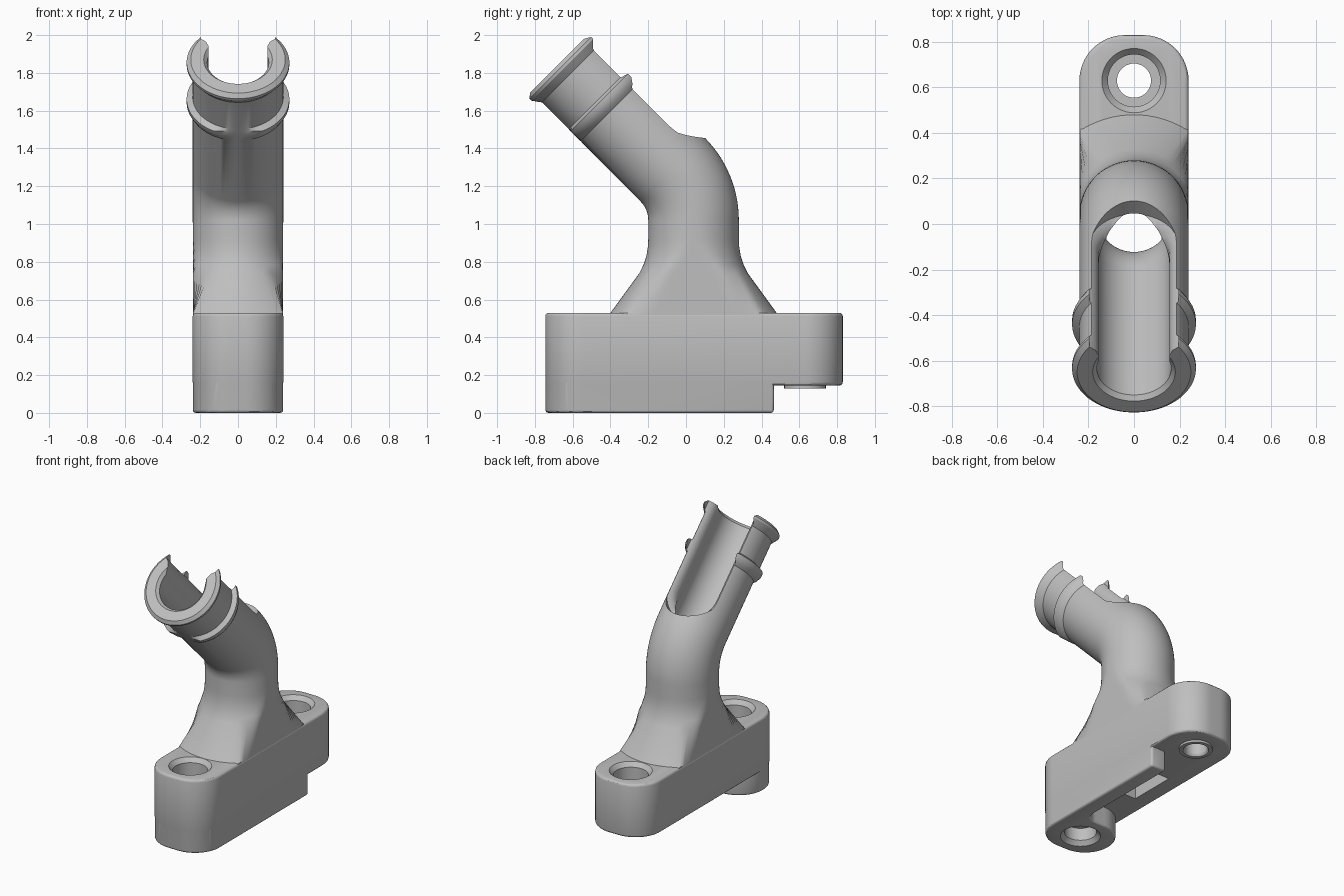
import bpy, bmesh
from math import sin, cos, pi, radians, tau
from mathutils import Vector

if "Cube" in bpy.data.objects:
    bpy.data.objects.remove(bpy.data.objects["Cube"], do_unlink=True)

GREY = (0.52, 0.52, 0.52, 1)
mat = bpy.data.materials.new("plain grey")
mat.use_nodes = True
mat.diffuse_color = GREY
mat.node_tree.nodes["Principled BSDF"].inputs["Base Color"].default_value = GREY

HALF = 0.24      # half width of the base and radius of the pipe
STEP = 0.145     # underside of the raised lug
TOP = 0.53       # top of the base
AXIS_Y = 0.04    # centre of the upright pipe
BEND_R = 0.38
BEND_Z = 1.02
LUGS = {"front": -0.545, "rear": 0.63}


def make(name, bm):
    bmesh.ops.recalc_face_normals(bm, faces=bm.faces)
    mesh = bpy.data.meshes.new(name)
    bm.to_mesh(mesh)
    bm.free()
    mesh.materials.append(mat)
    ob = bpy.data.objects.new(name, mesh)
    bpy.context.collection.objects.link(ob)
    return ob


def apply(ob):
    bpy.context.view_layer.objects.active = ob
    for m in list(ob.modifiers):
        bpy.ops.object.modifier_apply(modifier=m.name)


def combine(ob, tool, operation="DIFFERENCE"):
    m = ob.modifiers.new("combine", "BOOLEAN")
    m.operation, m.solver, m.object = operation, "EXACT", tool
    apply(ob)
    bpy.data.objects.remove(tool, do_unlink=True)


def arc(cx, cy, r, a0, a1, n=16):
    angles = [radians(a0 + (a1 - a0) * i / n) for i in range(n + 1)]
    return [(cx + r * cos(a), cy + r * sin(a)) for a in angles]


def prism(name, outline, z0, z1, bevel=0):
    bm = bmesh.new()
    face = bm.faces.new([bm.verts.new((x, y, z0)) for x, y in outline])
    top = bmesh.ops.extrude_face_region(bm, geom=[face])["geom"]
    verts = [v for v in top if isinstance(v, bmesh.types.BMVert)]
    bmesh.ops.translate(bm, verts=verts, vec=(0, 0, z1 - z0))
    ob = make(name, bm)
    if bevel:
        m = ob.modifiers.new("round", "BEVEL")
        m.width, m.segments, m.angle_limit = bevel, 3, radians(40)
        apply(ob)
    return ob


def loft(name, rings):
    """Skin a list of closed rings and cap both ends."""
    bm = bmesh.new()
    loops = [[bm.verts.new(p) for p in ring] for ring in rings]
    n = len(loops[0])
    for a, b in zip(loops, loops[1:]):
        for i in range(n):
            j = (i + 1) % n
            bm.faces.new((a[i], a[j], b[j], b[i]))
    bm.faces.new(loops[0][::-1])
    bm.faces.new(loops[-1])
    return make(name, bm)


def lathe(name, y, profile, n=48):
    return loft(name, [[(r * cos(tau * i / n), y + r * sin(tau * i / n), z)
                        for i in range(n)] for r, z in profile])


def ring(centre, tilt, r, floor=-1, wide=1, n=72):
    """Circle across the pipe, optionally flattened below or at the sides."""
    up = Vector((0, cos(tilt), sin(tilt)))
    pts = []
    for i in range(n):
        a = tau * (i + 0.5) / n
        x = max(-wide, min(wide, r * cos(a)))
        pts.append(Vector(centre) + Vector((x, 0, 0)) + up * max(floor, r * sin(a)))
    return pts


def upright(z):
    return (0, AXIS_Y, z)


def on_bend(t):
    return (0, AXIS_Y - BEND_R + BEND_R * cos(t), BEND_Z + BEND_R * sin(t))


SLOPE = pi / 4
AXIS = Vector((0, -sin(SLOPE), cos(SLOPE)))
END = Vector((0, -0.65, 1.87))
BEND = [SLOPE * i / 14 for i in range(15)]

# Base: raised slab with rounded ends
slab = arc(0.04, LUGS["rear"], 0.2, 0, 90) + arc(-0.04, LUGS["rear"], 0.2, 90, 180)
slab += arc(-0.04, LUGS["front"], 0.2, 180, 270) + arc(0.04, LUGS["front"], 0.2, 270, 360)
base = prism("base", slab, STEP, TOP, 0.018)

# Base: front foot with a rib running back along one side
e = 0.001
foot = [(HALF - e, 0.465), (0.12, 0.465)] + arc(0.04, -0.265, 0.08, 0, -90, 8)
foot += arc(-0.04, LUGS["front"], 0.2 - e, 90, 270, 24)
foot += arc(0.04, LUGS["front"], 0.2 - e, 270, 360)
combine(base, prism("foot", foot, 0, 0.35, 0.016), "UNION")

# Low seat under the rear lug
combine(base, lathe("seat", LUGS["rear"], [(0.11, 0.13), (0.11, 0.2)]), "UNION")

# Screw holes with chamfered counterbores
bottoms = {"front": [(0.14, -0.01), (0.105, 0.03), (0.105, 0.12), (0.075, 0.121)],
           "rear": [(0.09, 0.12), (0.075, 0.145)]}
for lug, y in LUGS.items():
    hole = bottoms[lug] + [(0.075, 0.36), (0.115, 0.361), (0.115, 0.5), (0.15, 0.54)]
    combine(base, lathe("screw_hole", y, hole), "DIFFERENCE")

# Passage through the base
combine(base, prism("passage", [(-0.12, -0.13), (0.12, -0.13), (0.12, 0.21), (-0.12, 0.21)],
                    -0.1, 0.7))

# Pipe: flared neck, bend, straight spout with two collars
flare = [(0.462, 0.5), (0.44, 0.53), (0.287, 0.74), (0.265, 0.785), (0.25, 0.83),
         (0.242, 0.88), (HALF, 0.92)]
rings = [ring(upright(z), 0, r, wide=HALF - 0.002) for r, z in flare]
rings += [ring(on_bend(t), t, HALF) for t in BEND]
mid_collar = [(0.37, HALF), (0.35, 0.258), (0.32, 0.272), (0.295, 0.272), (0.28, HALF)]
end_collar = [(0.08, HALF), (0.06, 0.255), (0.035, 0.272), (0.02, 0.272), (0, 0.25)]
rings += [ring(END - AXIS * s, SLOPE, r, floor=-HALF) for s, r in mid_collar]
rings += [ring(END - AXIS * s, SLOPE, r) for s, r in end_collar]
pipe = loft("pipe", rings)

# Bore following the same path, opened slightly at the mouth
bore = [ring(upright(0.4), 0, 0.163)] + [ring(on_bend(t), t, 0.163) for t in BEND]
bore += [ring(END - AXIS * s, SLOPE, r) for s, r in ((0.02, 0.163), (-0.02, 0.2))]
combine(pipe, loft("bore", bore))

# Slot along the upper side: narrow at the bore, wider at the rim, round at its end
UP = Vector((0, cos(SLOPE), sin(SLOPE)))
slot = []
for w, h in ((0.155, 0), (0.155, 0.1), (0.17, 0.135), (0.195, 0.155), (0.195, 0.6)):
    plan = [(w, -0.1)] + arc(0, 0.63, w, 0, 180, 24) + [(-w, -0.1)]
    slot.append([END + Vector((x, 0, 0)) - AXIS * s + UP * h for x, s in plan])
combine(pipe, loft("slot", slot))

# Smooth shading with crisp edges
for ob in (base, pipe):
    bpy.ops.object.select_all(action="DESELECT")
    ob.select_set(True)
    bpy.context.view_layer.objects.active = ob
    bpy.ops.object.shade_smooth_by_angle(angle=radians(30))
